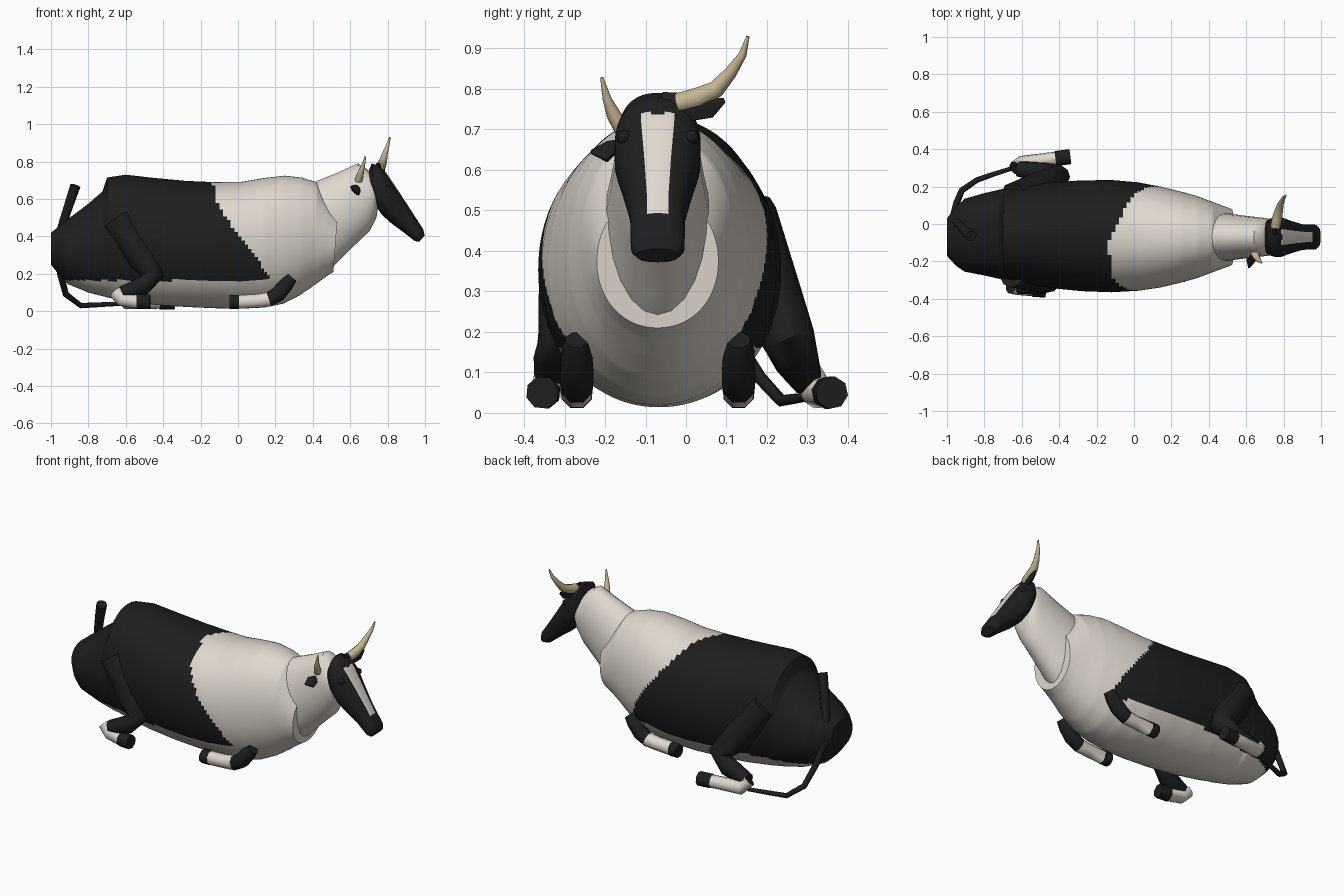
import bpy, math
from mathutils import Vector

if "Cube" in bpy.data.objects:
    bpy.data.objects.remove(bpy.data.objects["Cube"])


def material(name, rgb):
    m = bpy.data.materials.new(name)
    m.diffuse_color = (*rgb, 1)
    m.use_nodes = True
    m.node_tree.nodes["Principled BSDF"].inputs["Base Color"].default_value = m.diffuse_color
    return m


CREAM = material("cream", (0.74, 0.69, 0.62))
BLACK = material("black", (0.013, 0.013, 0.013))
HORN = material("horn", (0.56, 0.47, 0.29))


def lerp_table(table, v):
    """Linear lookup in ((key, value), ...) sorted by key."""
    if v <= table[0][0]:
        return table[0][1]
    for (a, p), (b, q) in zip(table, table[1:]):
        if v <= b:
            return p + (q - p) * (v - a) / (b - a)
    return table[-1][1]


def skin(name, rings, mats, rule=None, angle=35):
    """Join rings of points into a closed tube; rule picks the material slot."""
    n = len(rings[0])
    verts = [p for r in rings for p in r]
    faces = [(i * n + j, i * n + (j + 1) % n, (i + 1) * n + (j + 1) % n, (i + 1) * n + j)
             for i in range(len(rings) - 1) for j in range(n)]
    faces += [tuple(reversed(range(n))), tuple(range(len(verts) - n, len(verts)))]
    me = bpy.data.meshes.new(name)
    me.from_pydata(verts, [], faces)
    for m in mats:
        me.materials.append(m)
    me.update()
    ob = bpy.data.objects.new(name, me)
    bpy.context.collection.objects.link(ob)
    if rule:
        for k, f in enumerate(me.polygons):
            f.material_index = rule(f.center, k // n)
    # consistent outward normals, then smooth
    bpy.ops.object.select_all(action='DESELECT')
    ob.select_set(True)
    bpy.context.view_layer.objects.active = ob
    bpy.ops.object.mode_set(mode='EDIT')
    bpy.ops.mesh.select_all(action='SELECT')
    bpy.ops.mesh.normals_make_consistent(inside=False)
    bpy.ops.object.mode_set(mode='OBJECT')
    bpy.ops.object.shade_smooth_by_angle(angle=math.radians(angle))
    return ob


def loft(name, sections, segs, steps, mats, rule=None, power=1.0):
    """Sections: (top x, top z, bottom x, bottom z, half width, centre y)."""
    rings = []
    for k in range(len(sections) - 1):
        for s in range(steps + (k == len(sections) - 2)):
            t = s / steps
            tx, tz, bx, bz, w, yc = (a + (b - a) * t for a, b in zip(sections[k], sections[k + 1]))
            ring = []
            for j in range(segs):
                a = 2 * math.pi * j / segs
                c, d = math.cos(a), math.sin(a)
                c = math.copysign(abs(c) ** power, c)
                d = math.copysign(abs(d) ** power, d)
                ring.append(((tx + bx) / 2 + d * (tx - bx) / 2, yc + w * c,
                             (tz + bz) / 2 + d * (tz - bz) / 2))
            rings.append(ring)
    return skin(name, rings, mats, rule)


def tube(name, path, mats, rule=None, sides=8, flat=1.0):
    """Path: (x, y, z, radius); rule gets the segment number as second value."""
    pts = [Vector(p[:3]) for p in path]
    rings = []
    u = None
    for i, p in enumerate(pts):
        d = (pts[min(i + 1, len(pts) - 1)] - pts[max(i - 1, 0)]).normalized()
        if u is None:
            u = d.cross(Vector((0, 1, 0)) if abs(d.y) < 0.8 else Vector((1, 0, 0)))
        u = (u - d * u.dot(d)).normalized()
        v = d.cross(u)
        rings.append([p + path[i][3] * (math.cos(a) * u + flat * math.sin(a) * v)
                      for a in (2 * math.pi * (j + 0.5) / sides for j in range(sides))])
    return skin(name, rings, mats, rule, 50)


# body: black rear saddle, cream front and belly
EDGE = ((0.16, 0.18), (0.24, 0.13), (0.35, 0.05), (0.48, -0.05), (0.6, -0.12), (0.7, -0.135))


def hide_rule(c, seg):
    side = min(max((c.y + 0.1) / 0.3, 0), 1) * 0.13
    if c.z < 0.165 and c.x > -0.93:
        return 0
    return 1 if c.x < lerp_table(EDGE, c.z) + side else 0


body = [(-1.00, .42, -1.00, .25, .10, -.07), (-.95, .46, -.95, .185, .16, -.065),
        (-.90, .50, -.91, .145, .195, -.06), (-.80, .575, -.80, .10, .22, -.055),
        (-.725, .64, -.70, .075, .24, -.055), (-.70, .715, -.68, .07, .245, -.055),
        (-.60, .73, -.60, .055, .26, -.057), (-.45, .713, -.45, .035, .282, -.06),
        (-.28, .697, -.28, .023, .296, -.063), (-.12, .69, -.12, .016, .30, -.065),
        (.02, .692, .02, .014, .29, -.067), (.14, .712, .14, .02, .27, -.07),
        (.25, .725, .24, .04, .245, -.07), (.34, .715, .33, .085, .22, -.07),
        (.42, .69, .41, .14, .19, -.07), (.48, .61, .47, .185, .168, -.07),
        (.535, .54, .51, .21, .15, -.07)]
loft("body", body, 96, 7, [CREAM, BLACK], hide_rule, 0.96)

# neck
neck = [(.36, .66, .46, .20, .135, -.07), (.43, .70, .51, .24, .132, -.07),
        (.53, .74, .60, .33, .118, -.07), (.64, .79, .705, .43, .105, -.07),
        (.69, .76, .74, .50, .10, -.07), (.72, .72, .75, .56, .09, -.07)]
loft("neck", neck, 24, 2, [CREAM])


# head with a painted blaze down the face
def face_rule(c, seg):
    half = 0.026 + 0.012 * (c.z - 0.49) / 0.25
    mid_x = lerp_table(((.375, .965), (.46, .93), (.54, .87), (.64, .80), (.75, .75)), c.z)
    return 1 if abs(c.y + .07) < half and .49 < c.z < .74 and c.x > mid_x else 0


head = [(.70, .755, .72, .58, .085, -.07), (.715, .79, .735, .565, .098, -.07),
        (.76, .775, .75, .545, .106, -.07), (.80, .73, .77, .515, .106, -.07),
        (.86, .64, .82, .47, .086, -.07), (.925, .54, .875, .43, .068, -.07),
        (.97, .47, .92, .395, .067, -.07), (.99, .44, .945, .375, .066, -.07),
        (.998, .405, .97, .372, .052, -.07)]
loft("head", head, 56, 6, [BLACK, CREAM], face_rule, 0.85)

# eyes
for side in (-1, 1):
    bpy.ops.mesh.primitive_uv_sphere_add(segments=12, ring_count=8, radius=.018,
                                         location=(.80, -.07 + side * .083, .68))
    eye = bpy.context.object
    eye.name = "eye"
    eye.data.materials.append(BLACK)
    bpy.ops.object.shade_smooth()

# ears, the head is cocked so they differ in height
tube("left_ear", [(.745, -.06, .765, .03), (.765, .02, .755, .036),
                  (.775, .06, .755, .028), (.78, .095, .772, .006)], [BLACK], flat=.4)
tube("right_ear", [(.65, -.15, .67, .012), (.625, -.195, .645, .034),
                   (.615, -.235, .645, .006)], [BLACK], flat=.4)

# horns
tube("left_horn", [(.755, -.02, .765, .026), (.765, .03, .778, .027), (.775, .075, .80, .022),
                   (.785, .11, .84, .016), (.80, .14, .885, .010), (.812, .153, .93, .004)],
     [HORN], sides=10)
tube("right_horn", [(.645, -.155, .70, .022), (.655, -.178, .735, .018),
                    (.668, -.195, .775, .011), (.682, -.208, .828, .004)], [HORN], sides=10)

# folded front legs: black upper, cream shin, black hoof
for name, y in (("front_leg_left", .13), ("front_leg_right", -.27)):
    tube(name, [(.29, y, .18, .03), (.26, y, .145, .042), (.215, y, .092, .045),
                (.165, y, .063, .042), (.10, y, .055, .039), (.005, y, .05, .039),
                (.005, y, .05, .041), (-.045, y, .05, .041)],
     [BLACK, CREAM], lambda c, s: 1 if 3 <= s <= 4 else 0)


# hind legs: thigh and shank, then the foot pointing forward
def hind_leg(name, thigh, foot):
    tube(name, thigh, [BLACK], sides=10)
    tube(name + "_foot", foot, [CREAM, BLACK],
         lambda c, s: 1 if s in (3, 4, 6) else 0)


hind_leg("hind_leg_right",
         [(-.65, -.255, .49, .085), (-.51, -.285, .28, .08), (-.455, -.305, .19, .062),
          (-.51, -.325, .135, .052), (-.62, -.335, .095, .04)],
         [(-.66, -.335, .105, .038), (-.62, -.34, .065, .042), (-.54, -.35, .05, .038),
          (-.54, -.35, .05, .041), (-.47, -.355, .05, .041)])
hind_leg("hind_leg_left",
         [(-.64, .14, .49, .085), (-.49, .205, .28, .085), (-.41, .255, .18, .068),
          (-.48, .275, .125, .055), (-.62, .295, .085, .042)],
         [(-.635, .30, .095, .038), (-.60, .325, .05, .04), (-.42, .35, .05, .037),
          (-.42, .35, .05, .041), (-.34, .36, .05, .041)])

# tail curling round to the left foot
tube("tail", [(-.87, -.065, .67, .03), (-.90, -.04, .58, .027), (-.94, 0, .46, .024),
              (-.965, .04, .33, .021), (-.95, .11, .20, .018), (-.92, .18, .09, .017),
              (-.84, .235, .03, .015), (-.74, .27, .035, .013), (-.63, .305, .04, .011)],
     [BLACK])
